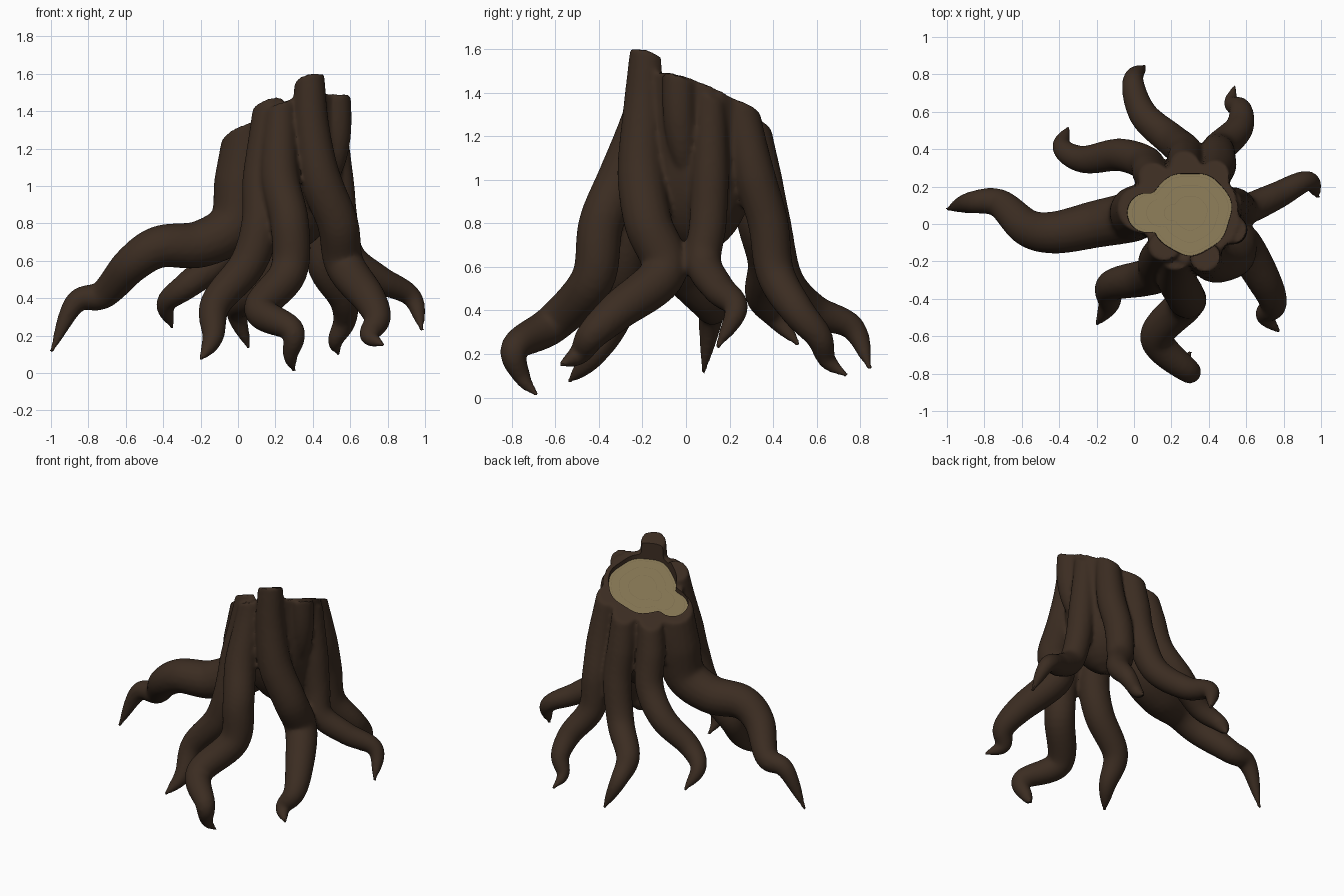
import bpy, bmesh, math
from mathutils import Vector

if "Cube" in bpy.data.objects:
    bpy.data.objects.remove(bpy.data.objects["Cube"])


def material(name, rgb):
    m = bpy.data.materials.new(name)
    m.diffuse_color = (*rgb, 1)
    m.use_nodes = True
    m.node_tree.nodes["Principled BSDF"].inputs["Base Color"].default_value = m.diffuse_color
    return m


BARK = material("dark bark", (0.044, 0.0255, 0.0155))
WOOD = material("cut wood", (0.225, 0.175, 0.085))
RING = material("growth ring", (0.185, 0.14, 0.068))
CX, CY = 0.3, 0.06  # trunk axis


def cut_z(x, y):
    """Height of the sloping saw cut."""
    return 1.304 + 0.309 * x - 0.384 * y


def spline(pts, n=8):
    """Catmull-Rom samples through points."""
    p = [Vector(q) for q in pts]
    p = [2 * p[0] - p[1]] + p + [2 * p[-1] - p[-2]]
    out = []
    for a, b, c, d in zip(p, p[1:], p[2:], p[3:]):
        for i in range(n):
            t = i / n
            out.append(0.5 * (2 * b + (c - a) * t + (2 * a - 5 * b + 4 * c - d) * t * t
                              + (3 * b - a - 3 * c + d) * t ** 3))
    return out + [p[-2]]


def tube(bm, pts, radius, off=0.0, power=5, slim=1.0, sides=18):
    """Tube tapering to its end, slimmer at the top, trimmed to the saw cut plus off."""
    pos = spline(pts)
    run = [0.0]
    for a, b in zip(pos, pos[1:]):
        run.append(run[-1] + (b - a).length)
    side = Vector((1, 0.1, 0))
    rings = []
    for i, q in enumerate(pos):
        r = max(radius * (1 - (run[i] / run[-1]) ** power) ** 0.7, 0.014)
        r *= slim + (1 - slim) * min(1, run[i] / 0.6)
        tan = (pos[min(i + 1, len(pos) - 1)] - pos[max(i - 1, 0)]).normalized()
        side = (side - tan * side.dot(tan)).normalized()
        up = tan.cross(side)
        ring = []
        for k in range(sides):
            a = 2 * math.pi * k / sides
            v = q + (side * math.cos(a) + up * math.sin(a)) * r
            v.z = min(v.z, cut_z(v.x, v.y) + off)
            ring.append(bm.verts.new(v))
        rings.append(ring)
    for r, s in zip(rings, rings[1:]):
        for k in range(sides):
            j = (k + 1) % sides
            bm.faces.new((r[k], r[j], s[j], s[k]))
    bm.faces.new(rings[0][::-1])
    bm.faces.new(rings[-1])


def strand(bm, top, low, flare, root, radius=0.095, off=0.0, power=5, start=0.2):
    """Lobe down the trunk, from angle top to angle low, then out along a root."""
    pts = []
    for t in (0, 0.35, 0.7, 1):
        a = math.radians(top + (low - top) * t ** 3)
        r = start + (flare - start) * t ** 1.3
        pts.append((CX + r * math.cos(a), CY + r * math.sin(a), 1.6 - 0.8 * t))
    tube(bm, pts + root, radius, off, power, 0.72)


def bake(ob):
    """Replace an object's mesh with its modified result."""
    dg = bpy.context.evaluated_depsgraph_get()
    mesh = bpy.data.meshes.new_from_object(ob.evaluated_get(dg))
    ob.modifiers.clear()
    ob.data = mesh


def make(name, bm, mats):
    bmesh.ops.recalc_face_normals(bm, faces=bm.faces)
    me = bpy.data.meshes.new(name)
    bm.to_mesh(me)
    bm.free()
    ob = bpy.data.objects.new(name, me)
    bpy.context.collection.objects.link(ob)
    for m in mats:
        me.materials.append(m)
    return ob


def outline(scale, lift, n=96):
    """Cut wood outline: a round heart with a smaller lobe on the left."""
    pts = []
    for k in range(n):
        a = 2 * math.pi * k / n
        d = a - math.pi
        r = 0.218 + 0.006 * math.sin(3 * a) + 0.004 * math.sin(7 * a)
        h = 0.105 ** 2 - (0.23 * math.sin(d)) ** 2
        if math.cos(d) < 0:
            h = 0
        if h > 0:
            r = max(r, 0.23 * math.cos(d) + math.sqrt(h))
        x, y = CX + scale * r * math.cos(a), CY + scale * r * math.sin(a)
        pts.append((x, y, cut_z(x, y) + lift))
    return pts


# Stump: trunk core, side knob and eight strands that end in roots
bm = bmesh.new()
tube(bm, [(CX, CY, 1.65), (CX, CY, 1.3), (CX, CY, 0.95), (CX, CY, 0.65)], 0.265, power=6)
tube(bm, [(0.52, -0.03, 1.6), (0.53, -0.03, 1.3), (0.5, 0, 1.0)], 0.078, -0.02)
# left
strand(bm, 176, 184, 0.32, [(-.2, 0, .69), (-.42, -.045, .675), (-.57, -.02, .58), (-.72, .11, .42),
                            (-.87, .115, .375), (-1.0, .08, .11)], 0.152, power=2, start=0.22)
# back left
strand(bm, 137, 132, 0.36, [(-.08, .37, .62), (-.27, .345, .47), (-.385, .41, .37), (-.35, .52, .24)])
# back
strand(bm, 96, 95, 0.33, [(.2, .45, .54), (.05, .585, .4), (-.005, .765, .32), (.06, .845, .13)])
# back right
strand(bm, 55, 65, 0.35, [(.46, .41, .57), (.56, .51, .4), (.57, .61, .28),
                          (.52, .65, .17), (.54, .74, .1)])
# right
strand(bm, 14, 9, 0.26, [(.6, .08, .62), (.76, .15, .5), (.93, .23, .405), (.985, .14, .225)],
       0.088, -0.05)
# front right, the tallest, twisting round the trunk
strand(bm, -71, -45, 0.33, [(.57, -.1, .58), (.70, -.31, .4), (.745, -.43, .29),
                            (.70, -.49, .2), (.78, -.58, .15)], 0.112, 0.085, start=0.25)
# front
strand(bm, -107, -93, 0.45, [(.27, -.43, .54), (.12, -.61, .34), (.29, -.785, .23),
                             (.28, -.75, .09), (.3, -.68, .01)], 0.105, -0.02)
# front left
strand(bm, -127, -119, 0.37, [(.05, -.29, .58), (-.12, -.33, .37), (-.135, -.43, .19),
                              (-.2, -.54, .07)], 0.105, 0.04)
stump = make("stump_with_roots", bm, [BARK])
rm = stump.modifiers.new("fuse", 'REMESH')
rm.mode = 'VOXEL'
rm.voxel_size = 0.012
sm = stump.modifiers.new("soften", 'SMOOTH')
sm.factor = 0.5
sm.iterations = 8

# Recess in the top, leaving a bark rim
bm = bmesh.new()
low = [bm.verts.new(p) for p in outline(1, -0.035)]
high = [bm.verts.new(p) for p in outline(1.05, 0.3)]
for k in range(len(low)):
    j = (k + 1) % len(low)
    bm.faces.new((low[k], low[j], high[j], high[k]))
bm.faces.new(low[::-1])
bm.faces.new(high)
cutter = make("recess_cutter", bm, [BARK])
cutter.hide_render = True
bo = stump.modifiers.new("recess", 'BOOLEAN')
bo.operation = 'DIFFERENCE'
bo.solver = 'EXACT'
bo.object = cutter
bake(stump)
bpy.data.objects.remove(cutter)

# Cut wood plate with thin growth rings
bm = bmesh.new()
scales = [1.01, 0.93, 0.92, 0.7, 0.69, 0.42, 0.41]
loops = [[bm.verts.new(p) for p in outline(s, -0.028)] for s in scales]
for i, (r, s) in enumerate(zip(loops, loops[1:])):
    for k in range(len(r)):
        j = (k + 1) % len(r)
        bm.faces.new((r[k], r[j], s[j], s[k])).material_index = i % 2
bm.faces.new(loops[-1])
wood = make("cut_wood", bm, [WOOD, RING])
if wood.data.polygons[0].normal.z < 0:
    wood.data.flip_normals()

# Smooth shading
for ob in (stump, wood):
    bpy.ops.object.select_all(action='DESELECT')
    ob.select_set(True)
    bpy.context.view_layer.objects.active = ob
    bpy.ops.object.shade_smooth_by_angle(angle=math.radians(40))
